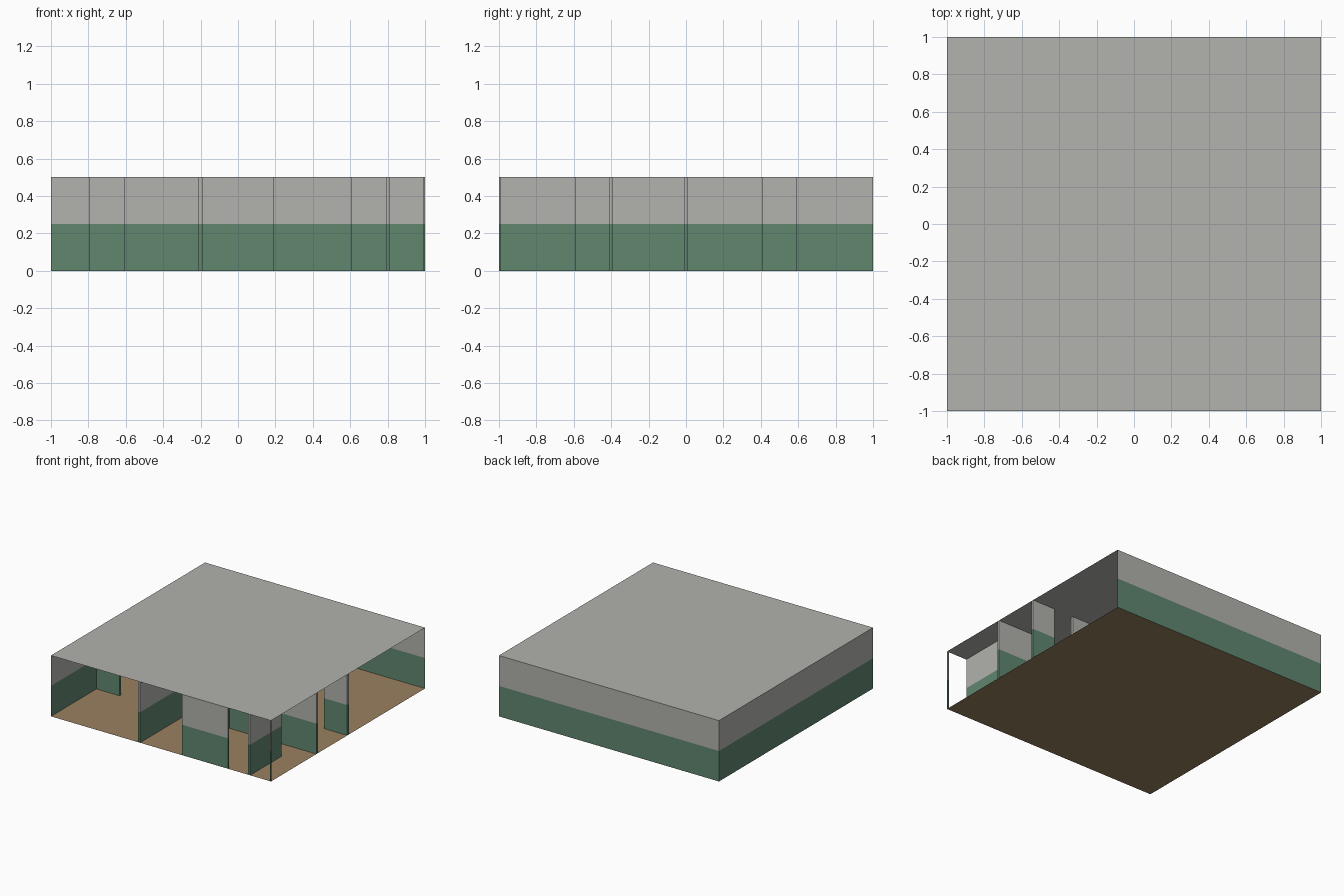
import bpy
import bmesh

cube = bpy.data.objects.get("Cube")
if cube:
    bpy.data.objects.remove(cube, do_unlink=True)

HALF, HEIGHT, T = 1.0, 0.5, 0.01   # half width, storey height, half wall thickness


def material(name, rgb):
    mat = bpy.data.materials.new(name)
    mat.use_nodes = True
    colour = (*rgb, 1.0)
    mat.diffuse_color = colour
    mat.node_tree.nodes["Principled BSDF"].inputs["Base Color"].default_value = colour
    return mat


GREY = material("pale grey paint", (0.445, 0.445, 0.418))
GREEN = material("green wall paint", (0.117, 0.242, 0.159))
BROWN = material("brown floor", (0.319, 0.216, 0.117))


def finish(name, bm, mats):
    mesh = bpy.data.meshes.new(name)
    bm.to_mesh(mesh)
    bm.free()
    for mat in mats:
        mesh.materials.append(mat)
    obj = bpy.data.objects.new(name, mesh)
    bpy.context.collection.objects.link(obj)


def painted_wall(name, footprint, closed=True):
    """Raise a footprint in two bands: green below, grey above."""
    bm = bmesh.new()
    rings = [[bm.verts.new((x, y, z)) for x, y in footprint]
             for z in (0, HEIGHT / 2, HEIGHT)]
    count = len(footprint)
    for band, (low, high) in enumerate(zip(rings, rings[1:])):
        for i in range(count if closed else count - 1):
            j = (i + 1) % count
            face = bm.faces.new((low[i], low[j], high[j], high[i]))
            face.material_index = band
    finish(name, bm, (GREEN, GREY))


def clip(v):
    return max(-HALF, min(HALF, v))


def partition(name, axis, at, start, end):
    """Straight wall along an axis, clipped to the building outline."""
    a0, a1 = clip(start - T), clip(end + T)
    b0, b1 = clip(at - T), clip(at + T)
    if axis == "x":
        x0, x1, y0, y1 = a0, a1, b0, b1
    else:
        x0, x1, y0, y1 = b0, b1, a0, a1
    painted_wall(name, [(x0, y0), (x1, y0), (x1, y1), (x0, y1)])


def slab(name, z, mat, flip):
    bm = bmesh.new()
    bmesh.ops.create_grid(bm, x_segments=1, y_segments=1, size=HALF)
    bmesh.ops.translate(bm, verts=bm.verts, vec=(0, 0, z))
    if flip:
        bmesh.ops.reverse_faces(bm, faces=bm.faces)
    finish(name, bm, (mat,))


# Floor and ceiling sheets
slab("floor", 0, BROWN, True)
slab("ceiling", HEIGHT, GREY, False)

# Outer shell: back and one side closed, the other two sides open
painted_wall("outer_walls", [(HALF, HALF), (-HALF, HALF), (-HALF, -HALF)], closed=False)

# Walls along the cross corridor, with door gaps into the rooms
partition("front_left_room_wall", "x", -0.4, 0.2, 1)
partition("front_right_room_wall_outer", "x", -0.4, -1, -0.8)
partition("front_right_room_wall_inner", "x", -0.4, -0.6, -0.2)

# Rear rooms and main corridor, the same on both sides
for side, label in ((1, "left"), (-1, "right")):
    for part, near, far in (("inner", 0.2, 0.6), ("outer", 0.8, 1)):
        partition(f"rear_{label}_room_wall_{part}", "x", 0,
                  *sorted((side * near, side * far)))
    at = side * 0.2
    partition(f"corridor_{label}_wall_front", "y", at, -1, -0.4)
    partition(f"corridor_{label}_wall_middle", "y", at, 0, 0.4)
    partition(f"corridor_{label}_wall_rear", "y", at, 0.6, 1)

# Front corner rooms: facade piece, divider and corner post
partition("facade_wall", "x", -1, 0.2, 0.6)
partition("room_divider", "y", 0.8, -1, -0.6)
partition("corner_post", "y", 1, -1, -1)
